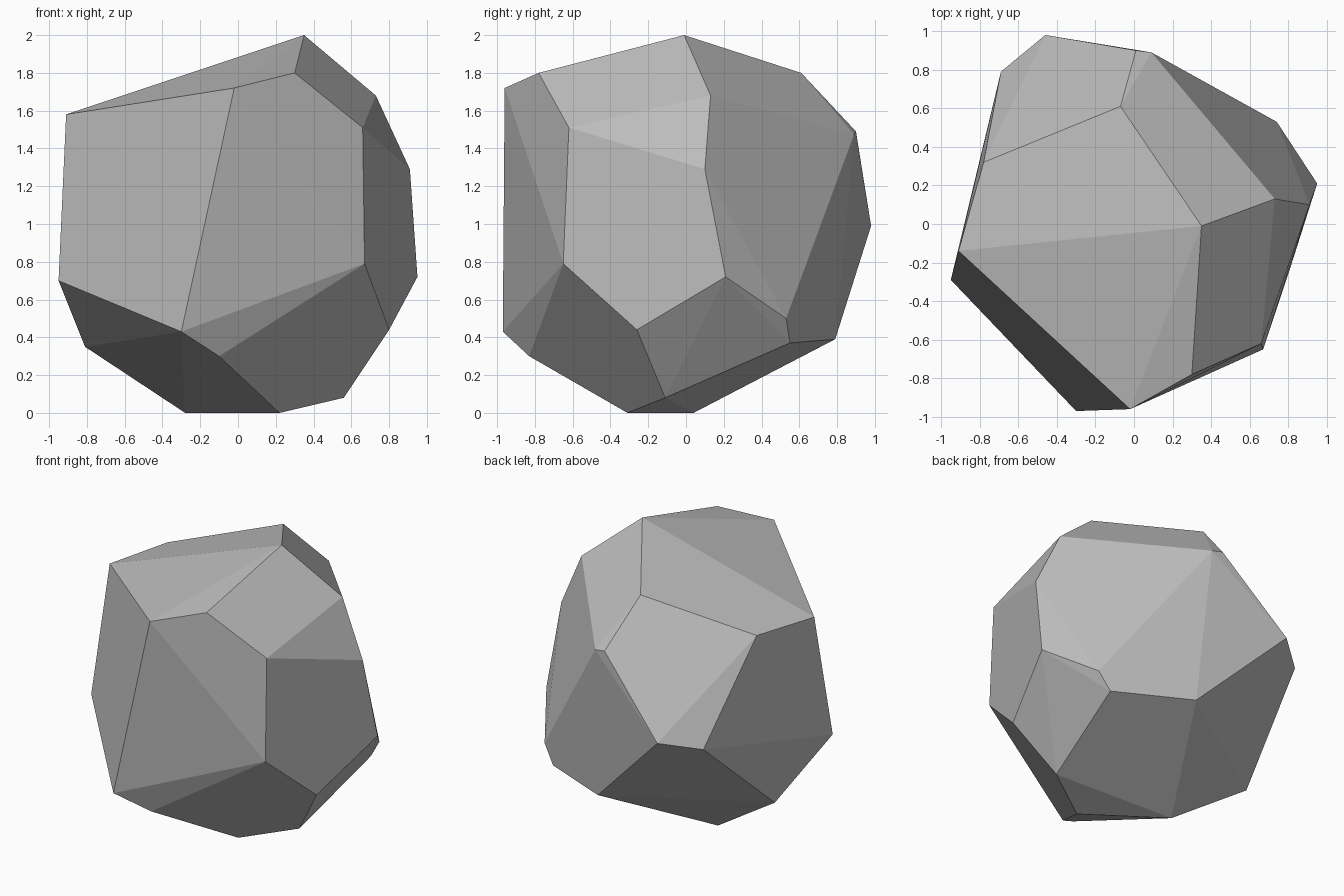
import bpy
import bmesh
from math import radians
from mathutils import Vector

# Remove the default object only
default = bpy.data.objects.get("Cube")
if default:
    bpy.data.objects.remove(default, do_unlink=True)


def make_material(name, colour):
    material = bpy.data.materials.new(name)
    material.use_nodes = True
    material.diffuse_color = colour
    shader = next(n for n in material.node_tree.nodes if n.type == "BSDF_PRINCIPLED")
    shader.inputs["Base Color"].default_value = colour
    shader.inputs["Roughness"].default_value = 0.9
    return material


def chiselled_block(name, corners, material, flat_angle):
    """Wrap a convex skin round the corners and merge it into flat facets."""
    bm = bmesh.new()
    for corner in corners:
        bm.verts.new(Vector(corner))
    bmesh.ops.convex_hull(bm, input=bm.verts[:])
    bmesh.ops.dissolve_limit(bm, angle_limit=radians(flat_angle),
                             verts=bm.verts[:], edges=bm.edges[:])
    bmesh.ops.recalc_face_normals(bm, faces=bm.faces[:])
    for face in bm.faces:
        face.smooth = False
    mesh = bpy.data.meshes.new(name)
    bm.to_mesh(mesh)
    bm.free()
    mesh.materials.append(material)
    block = bpy.data.objects.new(name, mesh)
    bpy.context.collection.objects.link(block)
    return block


# Sloping top facet and the ridge that falls away behind it
crown = [(.35, -.01, 2), (.3, -.78, 1.8), (-.02, -.96, 1.72),
         (-.91, -.14, 1.58), (-.78, .32, 1.59), (-.07, .61, 1.8),
         (.01, .9, 1.49), (.09, .89, 1.475)]

# Shoulder facets on the left side
shoulder = [(.73, .13, 1.68), (.91, .1, 1.29), (.66, -.62, 1.51)]

# Widest belt around the middle
belt = [(.67, -.65, .79), (.95, .21, .72), (.74, .53, .5),
        (-.46, .98, .99), (-.69, .79, .935), (-.95, -.29, .7)]

# Undercut facets that taper to the ground
undercut = [(-.3, -.97, .43), (-.1, -.83, .3), (.8, -.26, .44),
            (.66, .55, .37), (.14, .79, .39), (-.81, .16, .35),
            (.56, -.11, .08)]

# Short edge the stone rests on
foot = [(.22, -.31, 0), (-.28, .04, 0)]

stone_grey = make_material("stone_grey", (.5, .5, .5, 1))
chiselled_block("rock", crown + shoulder + belt + undercut + foot, stone_grey, 4)
